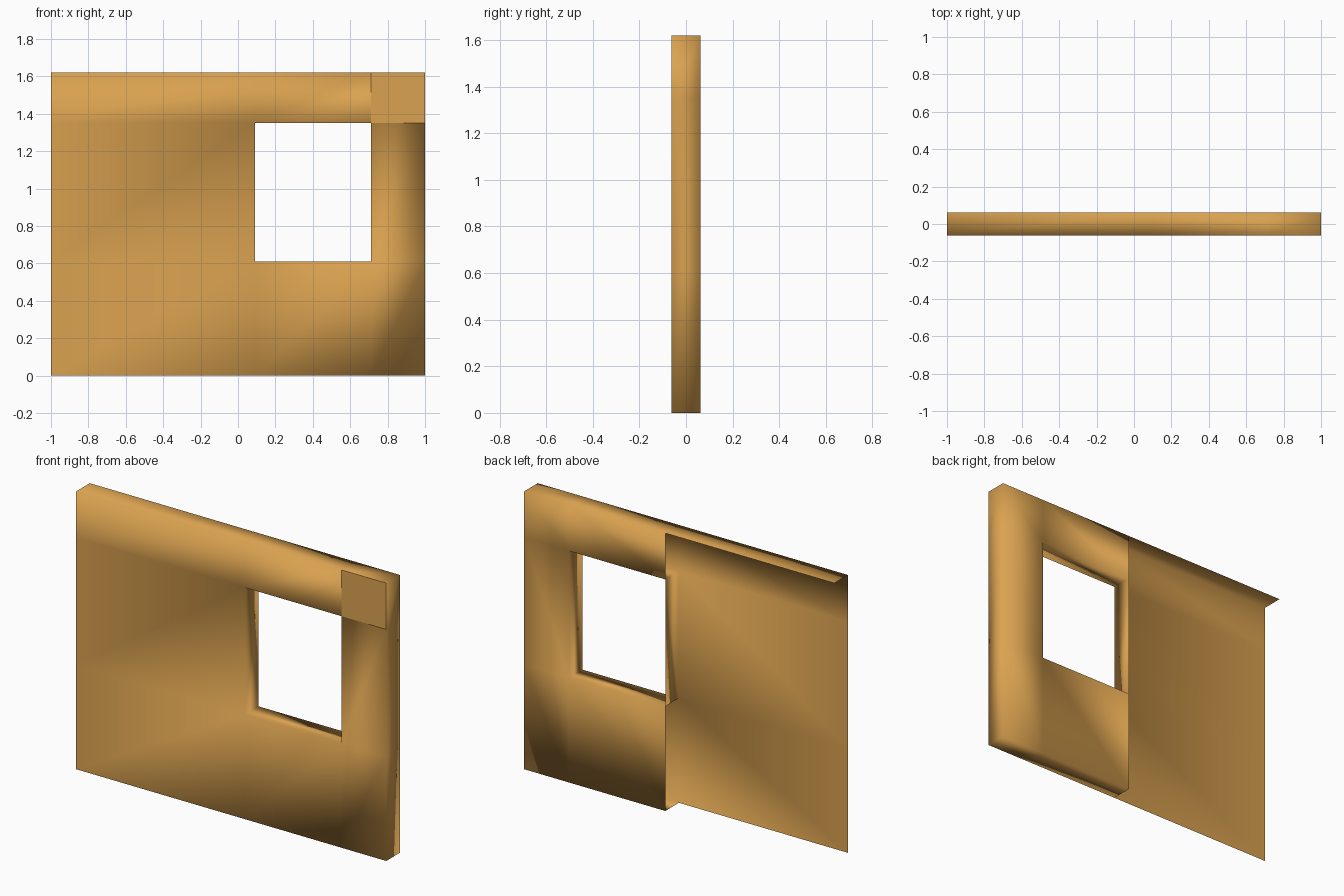
import bpy, bmesh
from mathutils import Vector

if "Cube" in bpy.data.objects:
    bpy.data.objects.remove(bpy.data.objects["Cube"])

XS = [-1.0, 0.09, 0.71, 1.0]      # wall edges and window sides
ZS = [0.0, 0.61, 1.35, 1.62]      # floor, sill, head, top
F, B = -0.0625, 0.0625            # front and back planes

mat = bpy.data.materials.new("tan_plaster")
mat.diffuse_color = (0.70, 0.36, 0.08, 1)
mat.use_nodes = True
mat.node_tree.nodes["Principled BSDF"].inputs["Base Color"].default_value = mat.diffuse_color


def quad(bm, pts, normal):
    face = bm.faces.new([bm.verts.new(p) for p in pts])
    face.normal_update()
    if face.normal.dot(Vector(normal)) < 0:
        face.normal_flip()


def wall_cell(bm, i, j, y):
    x0, x1, z0, z1 = XS[i], XS[i + 1], ZS[j], ZS[j + 1]
    quad(bm, [(x0, y, z0), (x1, y, z0), (x1, y, z1), (x0, y, z1)], (0, y, 0))


def level_strip(bm, i, z, up):
    x0, x1 = XS[i], XS[i + 1]
    quad(bm, [(x0, F, z), (x1, F, z), (x1, B, z), (x0, B, z)], (0, 0, up))


def upright_strip(bm, x, j, side):
    z0, z1 = ZS[j], ZS[j + 1]
    quad(bm, [(x, F, z0), (x, B, z0), (x, B, z1), (x, F, z1)], (side, 0, 0))


def finish(bm, name, smooth):
    bmesh.ops.remove_doubles(bm, verts=bm.verts[:], dist=1e-5)
    for f in bm.faces:
        f.smooth = smooth
    me = bpy.data.meshes.new(name)
    bm.to_mesh(me)
    bm.free()
    me.materials.append(mat)
    bpy.context.collection.objects.link(bpy.data.objects.new(name, me))


# Wall shell: full front sheet, back sheet only around the window
bm = bmesh.new()
for i in range(3):
    for j in range(3):
        if (i, j) == (1, 1):
            continue                      # window opening
        if (i, j) != (2, 2):
            wall_cell(bm, i, j, F)
        if i > 0:
            wall_cell(bm, i, j, B)
# Top cap, bottom cap under the window half, right end
for i in range(3):
    level_strip(bm, i, ZS[3], 1)
    upright_strip(bm, XS[3], i, 1)
    if i > 0:
        level_strip(bm, i, ZS[0], -1)
# Window reveals
level_strip(bm, 1, ZS[1], 1)
level_strip(bm, 1, ZS[2], -1)
upright_strip(bm, XS[1], 1, 1)
upright_strip(bm, XS[2], 1, -1)
finish(bm, "window_wall", True)

# Separate flat front patch in the upper corner
bm = bmesh.new()
wall_cell(bm, 2, 2, F)
finish(bm, "corner_patch", False)
